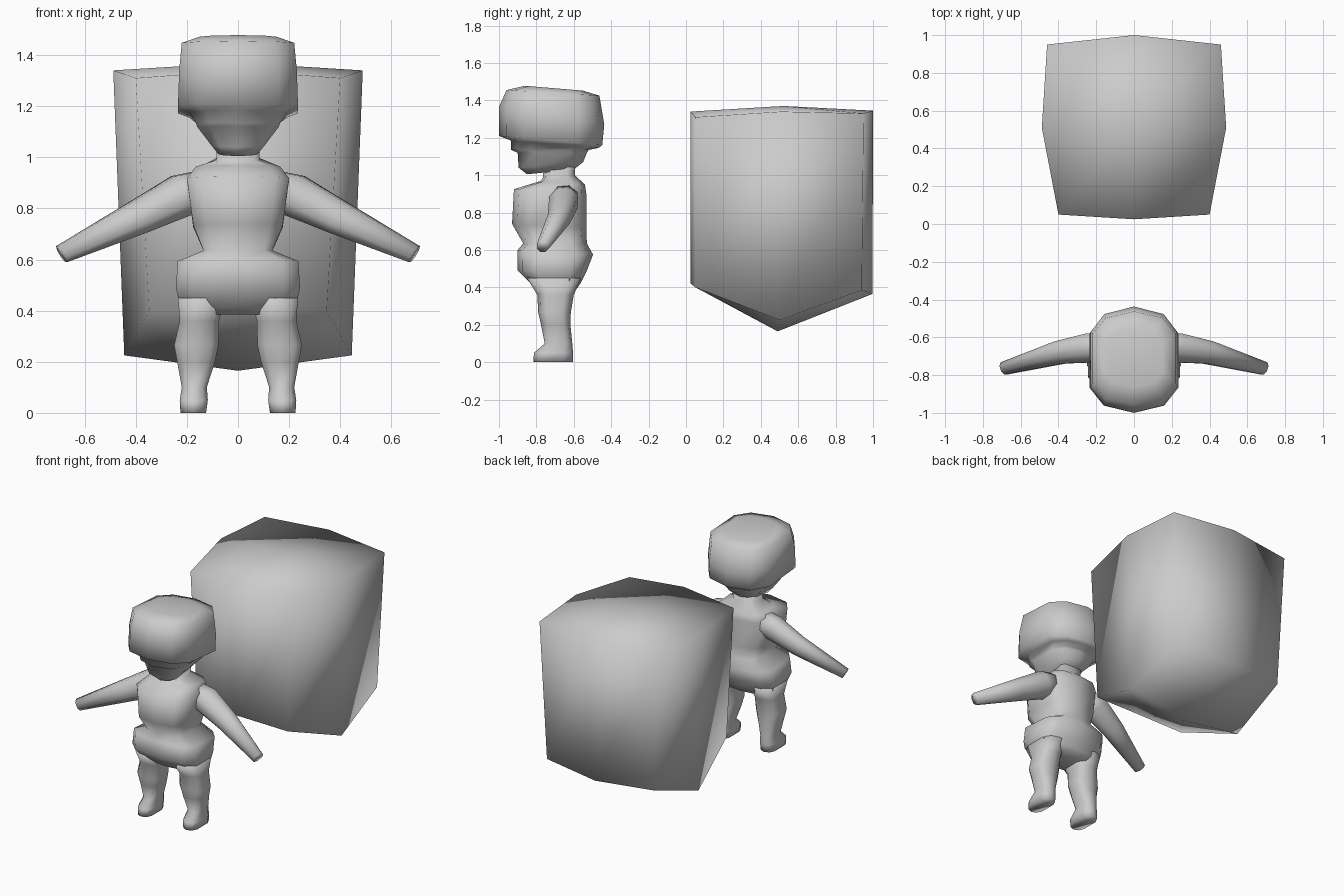
import bpy, bmesh, math
from mathutils import Vector

if "Cube" in bpy.data.objects:
    bpy.data.objects.remove(bpy.data.objects["Cube"])

grey = bpy.data.materials.new("plain grey")
grey.diffuse_color = (0.6, 0.6, 0.6, 1)
grey.use_nodes = True
grey.node_tree.nodes["Principled BSDF"].inputs["Base Color"].default_value = grey.diffuse_color


def finish(name, bm):
    """Turn a bmesh into a fully smooth shaded object."""
    bmesh.ops.recalc_face_normals(bm, faces=bm.faces)
    mesh = bpy.data.meshes.new(name)
    bm.to_mesh(mesh)
    bm.free()
    mesh.materials.append(grey)
    mesh.polygons.foreach_set("use_smooth", [True] * len(mesh.polygons))
    ob = bpy.data.objects.new(name, mesh)
    bpy.context.collection.objects.link(ob)
    return ob


def loft(name, rings):
    """Skin a list of equal-length point rings and cap both ends."""
    bm = bmesh.new()
    rows = [[bm.verts.new(p) for p in ring] for ring in rings]
    n = len(rows[0])
    for lo, hi in zip(rows, rows[1:]):
        for i in range(n):
            j = (i + 1) % n
            bm.faces.new((lo[i], lo[j], hi[j], hi[i]))
    bm.faces.new(rows[0])
    bm.faces.new(rows[-1])
    return finish(name, bm)


def section(zf, zb, hx, yf, yb, cx=0.0, sq=0.68):
    """Ten-sided rounded box outline, tilting from zf (front) to zb (back)."""
    half = [(0, 0), (sq, 0.07), (1, 0.24), (1, 0.76), (sq, 0.93), (0, 1)]
    outline = half + [(-x, t) for x, t in half[-2:0:-1]]
    return [(cx + x * hx, yf + t * (yb - yf), zf + t * (zb - zf)) for x, t in outline]


# Head: jaw, face, overhanging headgear
loft("head", [section(*r) for r in [
    (1.005, 1.03, .075, -.85, -.60),
    (1.04, 1.07, .105, -.895, -.55),
    (1.12, 1.12, .16, -.90, -.53),
    (1.135, 1.135, .165, -.935, -.52),
    (1.185, 1.145, .19, -.936, -.47),
    (1.21, 1.16, .235, -1.0, -.448),
    (1.365, 1.27, .23, -1.0, -.437),
    (1.455, 1.425, .22, -.96, -.463),
    (1.478, 1.452, .15, -.86, -.55)]])

# Torso: hips, waist, chest shelf, shoulders, neck
loft("torso", [section(*r, sq=.74) for r in [
    (.385, .385, .17, -.79, -.59),
    (.41, .42, .225, -.82, -.565),
    (.49, .49, .243, -.90, -.53),
    (.60, .575, .236, -.90, -.497),
    (.635, .635, .135, -.87, -.53),
    (.74, .72, .175, -.93, -.533),
    (.925, .90, .20, -.92, -.533),
    (.968, .95, .165, -.78, -.54),
    (.985, 1.0, .085, -.765, -.595),
    (1.06, 1.06, .08, -.76, -.59)]])

# Legs with flat feet, and slanting tapered arms
for side, label in ((-1, "left"), (1, "right")):
    leg = []
    for z, x0, x1, yf, yb in [
            (0, .125, .225, -.816, -.604), (.05, .118, .228, -.813, -.604),
            (.10, .122, .22, -.755, -.608), (.20, .09, .238, -.775, -.618),
            (.265, .076, .25, -.79, -.616), (.36, .074, .228, -.795, -.60),
            (.45, .05, .235, -.85, -.56)]:
        leg.append(section(z, z, (x1 - x0) / 2, yf, yb, side * (x0 + x1) / 2))
    loft(label + "_leg", leg)

    arm = []
    for x, y, z, ry, rz in [
            (.13, -.655, .885, .075, .07), (.21, -.655, .855, .078, .085),
            (.39, -.68, .765, .06, .068), (.69, -.765, .621, .033, .037)]:
        ring = []
        for k in range(8):
            a = math.tau * (k + .5) / 8
            u, v = 1.06 * math.cos(a), 1.06 * math.sin(a)
            ring.append((side * (x + .5 * rz * v + .3 * ry * u),
                         y + ry * u, z + .86 * rz * v))
        arm.append(ring)
    loft(label + "_arm", arm)

# Large block: a 3 x 3 grid on top and a pointed 3 x 3 grid below
bm = bmesh.new()


def grid(rows):
    """Rows of (half width, side y, side z, centre y, centre z)."""
    return [[bm.verts.new(p) for p in ((-hx, ys, zs), (0, yc, zc), (hx, ys, zs))]
            for hx, ys, zs, yc, zc in rows]


top = grid([(.40, .05, 1.31, .025, 1.34), (.488, .51, 1.34, .52, 1.37),
            (.46, .95, 1.33, 1.0, 1.345)])
low = grid([(.347, .05, .40, .025, .42), (.445, .50, .225, .49, .165),
            (.41, .94, .385, .997, .365)])
for g in (top, low):
    for i in range(2):
        for j in range(2):
            bm.faces.new((g[i][j], g[i][j + 1], g[i + 1][j + 1], g[i + 1][j]))
rim = [(0, 0), (0, 1), (0, 2), (1, 2), (2, 2), (2, 1), (2, 0), (1, 0)]
for (a, b), (c, d) in zip(rim, rim[1:] + rim[:1]):
    bm.faces.new((low[a][b], low[c][d], top[c][d], top[a][b]))
finish("large_block", bm)
